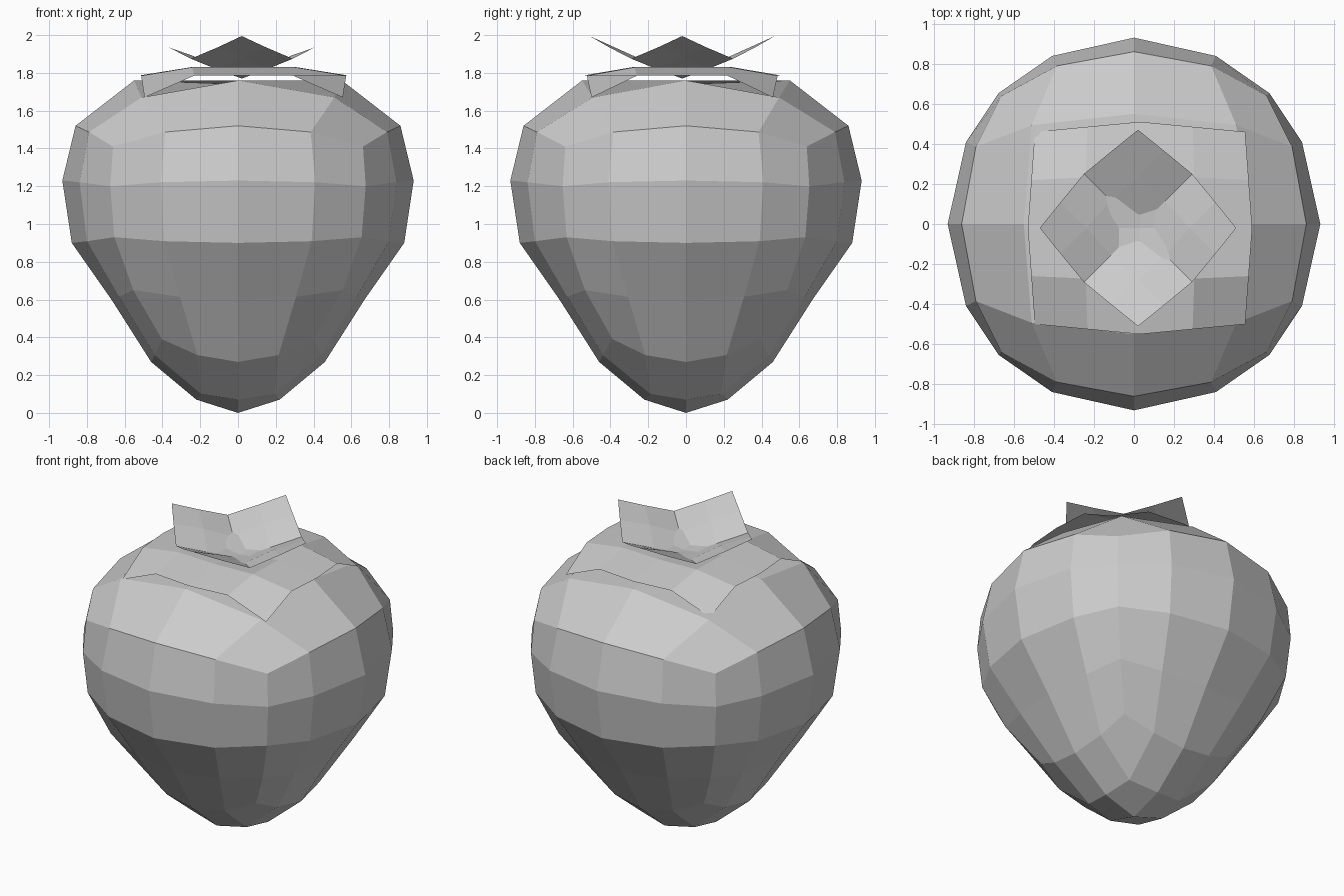
import bpy
import bmesh
from math import atan2, cos, sin, radians, pi

cube = bpy.data.objects.get("Cube")
if cube:
    bpy.data.objects.remove(cube, do_unlink=True)

grey = bpy.data.materials.new("plain_grey")
grey.use_nodes = True
colour = (0.6, 0.6, 0.6, 1.0)
grey.diffuse_color = colour
grey.node_tree.nodes["Principled BSDF"].inputs["Base Color"].default_value = colour


def finish(name, bm):
    bmesh.ops.recalc_face_normals(bm, faces=bm.faces)
    mesh = bpy.data.meshes.new(name)
    bm.to_mesh(mesh)
    bm.free()
    mesh.materials.append(grey)
    obj = bpy.data.objects.new(name, mesh)
    bpy.context.collection.objects.link(obj)


# Fruit body: a gridded cube reshaped ring by ring, bottom to top.
# Each ring: radius and height at its side middles, then at its corners.
RINGS = [
    (0, 0, 0, 0),
    (.22, .07, .27, .10),
    (.46, .27, .56, .39),
    (.67, .60, .77, .65),
    (.88, .90, .91, .93),
    (.93, 1.23, .94, 1.20),
    (.86, 1.52, .92, 1.41),
    (.55, 1.76, .71, 1.67),
    (0, 1.74, 0, 1.74),
]
ANGLES = [0, 26, 44]

bm = bmesh.new()
bmesh.ops.create_cube(bm, size=2)
bmesh.ops.subdivide_edges(bm, edges=bm.edges[:], cuts=3, use_grid_fill=True)
for v in bm.verts:
    x, y, w = v.co
    reach = max(abs(x), abs(y))
    if abs(w) > .99:
        ring = round(2 * reach) if w < 0 else 8 - round(2 * reach)
    else:
        ring = 4 + round(2 * w)
    r0, z0, r1, z1 = RINGS[ring]
    t = min(abs(x), abs(y)) / reach if reach > .01 else 0
    # Snap to the nearest side, then swing toward the corner
    side = round(atan2(y, x) / (pi / 2) - (.01 if x * y > 0 else -.01)) * pi / 2
    offset = -x * sin(side) + y * cos(side)
    swing = radians(ANGLES[round(2 * t)]) * (1 if offset > 0 else -1)
    blend = t * t * .8 + t * .2
    r = r0 + (r1 - r0) * blend
    v.co = (r * cos(side + swing), r * sin(side + swing), z0 + (z1 - z0) * blend)
finish("fruit_body", bm)


# Leaf sheets: small grids bent by a rule
def sheet(name, place):
    bm = bmesh.new()
    bmesh.ops.create_grid(bm, x_segments=4, y_segments=4, size=1)
    for v in bm.verts:
        v.co = place(v.co.x, v.co.y)
    finish(name, bm)


def collar(u, v):
    far, near = max(abs(u), abs(v)), min(abs(u), abs(v))
    if far > .9:
        z = 1.67 if near > .9 else 1.785
    else:
        z = 1.83 if far > .4 else 1.79
    return (.03 + u * (.56 - .035 * abs(v)), -.02 + v * (.53 - .05 * abs(u)), z)


def crown(u, v):
    far, near = max(abs(u), abs(v)), min(abs(u), abs(v))
    if far > .9:
        z = 1.875 + .12 * near
    elif far > .4:
        z = 1.82 + .14 * near
    else:
        z = 1.77
    s = .27 - .025 * near
    return (.02 + s * (u - v), -.02 + s * (u + v), z)


sheet("leaf_collar", collar)
sheet("leaf_crown", crown)
